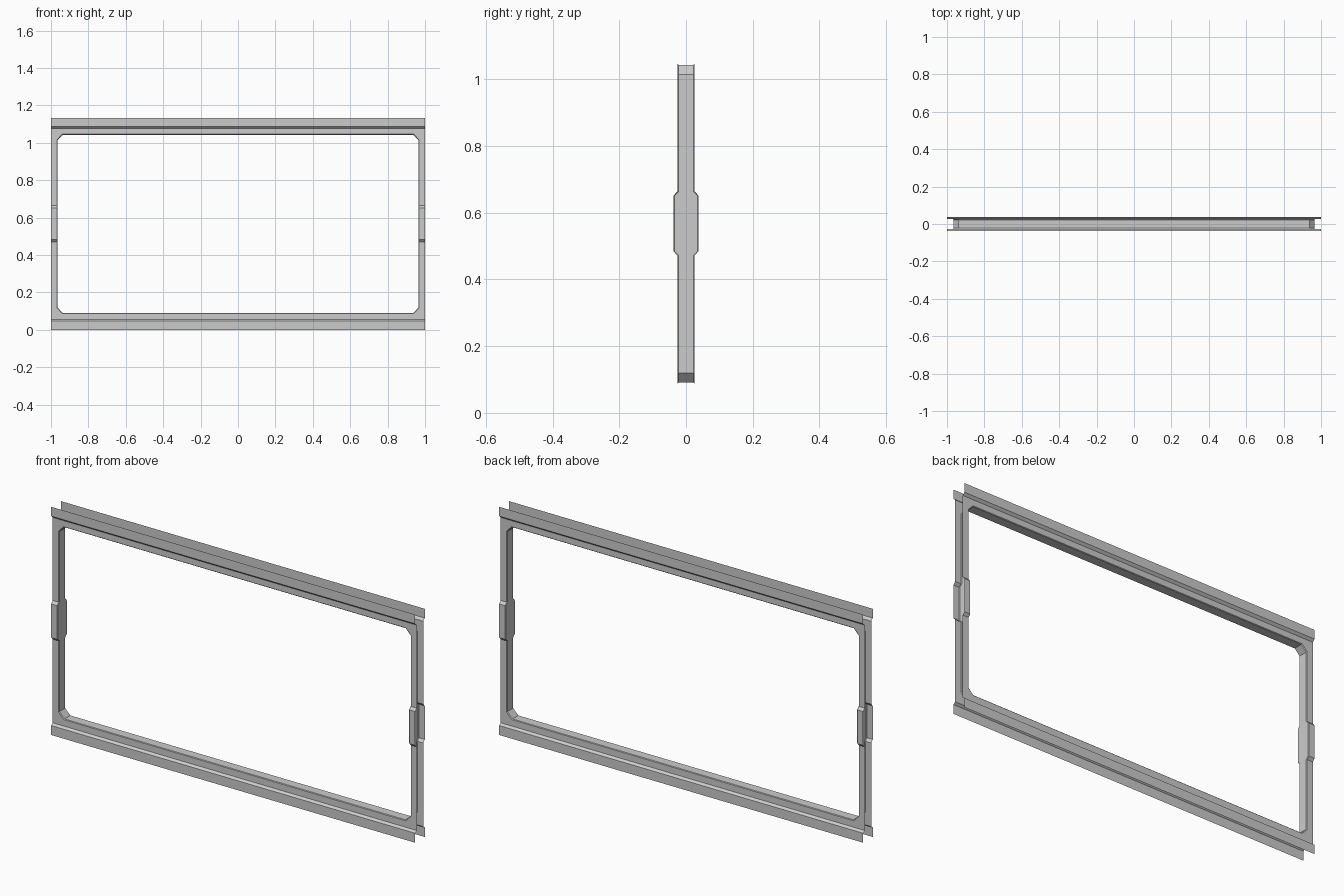
import bpy
import bmesh

if "Cube" in bpy.data.objects:
    bpy.data.objects.remove(bpy.data.objects["Cube"])

FACE, OUT, LIP = 0.0255, 0.0375, 0.003   # half depths of the sheet and edge bevel
MID_Z = 0.567


def loft(name, rows):
    """Skin quads between rows of points, then mirror across x and y."""
    bm = bmesh.new()
    grid = [[bm.verts.new(p) for p in row] for row in rows]
    for a, b in zip(grid, grid[1:]):
        for i in range(len(a) - 1):
            bm.faces.new((a[i], a[i + 1], b[i + 1], b[i]))
    mesh = bpy.data.meshes.new(name)
    bm.to_mesh(mesh)
    bm.free()
    ob = bpy.data.objects.new(name, mesh)
    bpy.context.collection.objects.link(ob)
    mod = ob.modifiers.new("Mirror", 'MIRROR')
    mod.use_axis = (True, True, False)
    mod.merge_threshold = 0.0001
    return ob


# Half outline of the opening: (inner x, inner z, outer x, outer z, half depth)
# The jambs step outward between z 0.47 and 0.665.
outline = [
    (0.000, 0.088, 0, 0.056, FACE),
    (0.940, 0.088, 1, 0.056, FACE),
    (0.968, 0.117, 1, 0.117, FACE),
    (0.968, 0.471, 1, 0.471, FACE),
    (0.968, 0.484, 1, 0.484, OUT),
    (0.968, 0.651, 1, 0.651, OUT),
    (0.968, 0.664, 1, 0.664, FACE),
    (0.968, 1.017, 1, 1.017, FACE),
    (0.940, 1.046, 1, 1.076, FACE),
    (0.000, 1.046, 0, 1.076, FACE),
]


def inset(x, z):
    return x * 0.965 / 0.968, MID_Z + (z - MID_Z) * 0.476 / 0.479


# Face sheet, bevelled lip and reveal through the opening
outer = [(ox, -d, oz) for x, z, ox, oz, d in outline]
edge = [(x, -d, z) for x, z, ox, oz, d in outline]
lip, reveal = [], []
for x, z, ox, oz, d in outline:
    ix, iz = inset(x, z)
    lip.append((ix, -d + LIP, iz))
    reveal.append((ix, 0, iz))
loft("window_frame", [outer, edge, lip, reveal])


# Stepped flanges along the sill and head
def flange(name, profile):
    loft(name, [[(0, -d, z), (1, -d, z)] for d, z in profile])


flange("sill_flange", [(OUT, 0), (OUT, 0.047), (FACE, 0.056)])
flange("head_flange", [(FACE, 1.076), (OUT, 1.087), (OUT, 1.133)])
